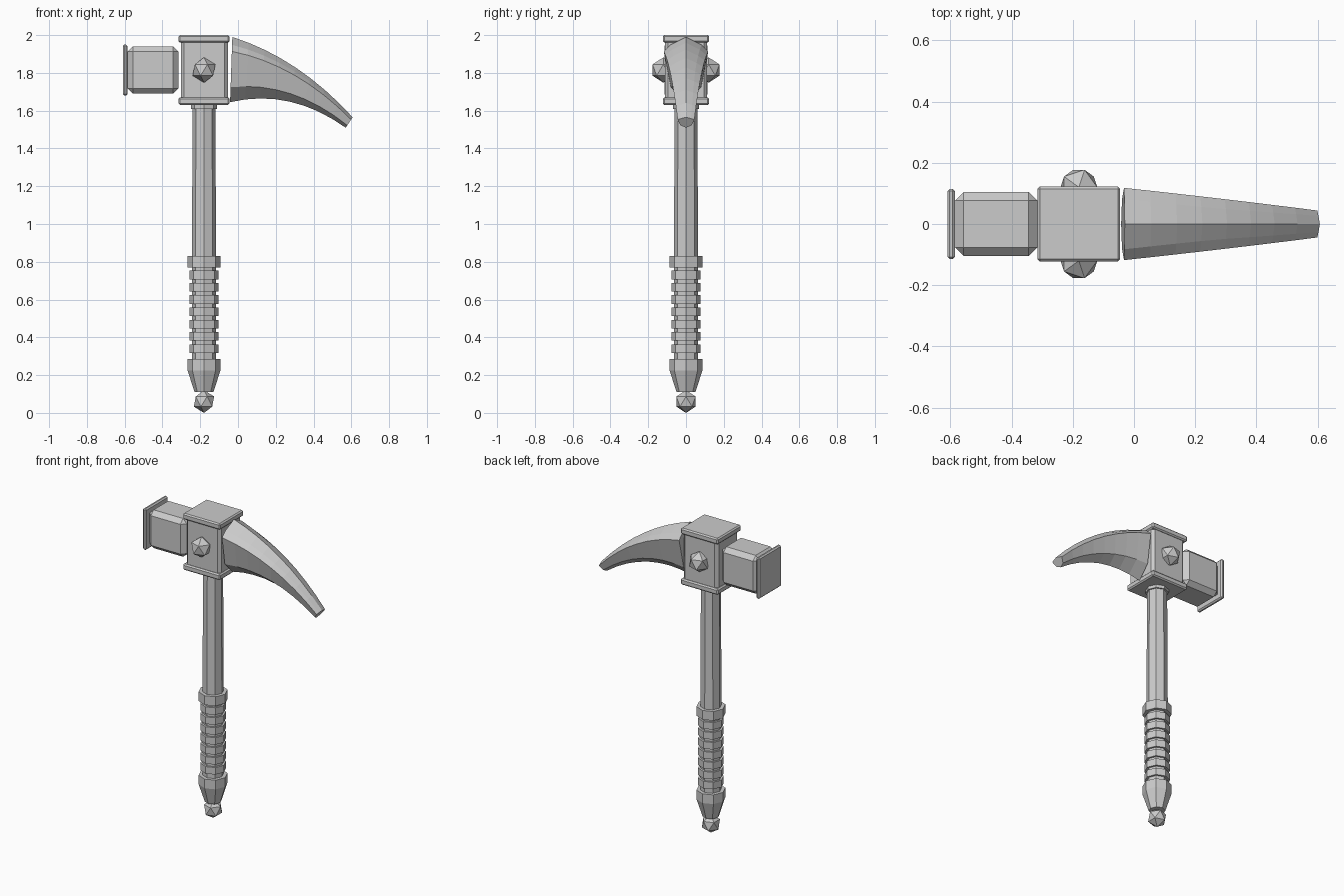
import bpy, bmesh, math
from mathutils import Vector

cube = bpy.data.objects.get("Cube")
if cube:
    bpy.data.objects.remove(cube, do_unlink=True)

steel = bpy.data.materials.new("grey_steel")
steel.use_nodes = True
GREY = (0.6, 0.6, 0.6, 1)
steel.diffuse_color = GREY
steel.node_tree.nodes["Principled BSDF"].inputs["Base Color"].default_value = GREY

AXIS_X = -0.18  # handle centre line


def finish(name, bm):
    bmesh.ops.recalc_face_normals(bm, faces=bm.faces)
    mesh = bpy.data.meshes.new(name)
    bm.to_mesh(mesh)
    bm.free()
    mesh.materials.append(steel)
    obj = bpy.data.objects.new(name, mesh)
    bpy.context.collection.objects.link(obj)
    return obj


def box(name, low, high, bevel):
    """Box between two corners with chamfered edges."""
    low, high = Vector(low), Vector(high)
    bm = bmesh.new()
    bmesh.ops.create_cube(bm, size=1)
    for v in bm.verts:
        v.co = (low + high) / 2 + v.co * (high - low)
    bmesh.ops.bevel(bm, geom=bm.edges[:], offset=bevel, segments=1,
                    affect='EDGES', profile=0.5)
    return finish(name, bm)


def skin(name, rings):
    """Join closed rings of points into a capped solid."""
    bm = bmesh.new()
    loops = [[bm.verts.new(p) for p in ring] for ring in rings]
    for a, b in zip(loops, loops[1:]):
        for i in range(len(a)):
            j = (i + 1) % len(a)
            bm.faces.new((a[i], a[j], b[j], b[i]))
    bm.faces.new(loops[0])
    bm.faces.new(loops[-1])
    return finish(name, bm)


def turned(name, profile, sides=8):
    """Faceted column from (radius, height) pairs."""
    angles = [2 * math.pi * i / sides for i in range(sides)]
    return skin(name, [[(AXIS_X + r * math.cos(a), r * math.sin(a), z)
                        for a in angles] for r, z in profile])


def gem(name, y, z, radius):
    bm = bmesh.new()
    bmesh.ops.create_icosphere(bm, subdivisions=1, radius=radius)
    bmesh.ops.translate(bm, verts=bm.verts, vec=(AXIS_X, y, z))
    return finish(name, bm)


# Handle, grip and pommel
turned("shaft", [(0.064, 0.25), (0.064, 0.83), (0.06, 1.65)])
turned("shaft_neck", [(0.07, 1.61), (0.07, 1.65)])
turned("grip_collar", [(0.087, 0.77), (0.087, 0.83)])
for i in range(7):
    z = 0.34 + i * 0.065
    turned(f"grip_ring_{i + 1}", [(0.077, z - 0.023), (0.077, z + 0.023)])
turned("pommel", [(0.087, 0.285), (0.087, 0.225), (0.05, 0.11)][::-1])
gem("pommel_gem", 0, 0.06, 0.06)

# Head block with its plates and side studs
box("head_block", (-0.303, -0.112, 1.65), (-0.053, 0.112, 1.98), 0.018)
box("head_top_plate", (-0.315, -0.123, 1.96), (-0.045, 0.123, 2.0), 0.008)
box("head_bottom_plate", (-0.315, -0.123, 1.63), (-0.045, 0.123, 1.67), 0.008)
for side, name in ((1, "back_stud"), (-1, "front_stud")):
    gem(name, side * 0.12, 1.815, 0.067)

# Hammer end
box("hammer_body", (-0.585, -0.104, 1.69), (-0.316, 0.104, 1.94), 0.028)
box("hammer_face", (-0.61, -0.115, 1.68), (-0.585, 0.115, 1.95), 0.008)


# Curved pick, tapering along two arcs
def arc(a, b, c, t):
    a, b, c = Vector(a), Vector(b), Vector(c)
    return a * (1 - t) ** 2 + b * 2 * t * (1 - t) + c * t * t


STEPS = 9
sections = []
for k in range(STEPS):
    t = k / (STEPS - 1)
    top = arc((-0.03, 0, 1.99), (0.32, 0, 1.88), (0.607, 0, 1.565), t)
    low = arc((-0.042, 0, 1.645), (0.276, 0, 1.72), (0.57, 0, 1.51), t)
    width = 0.118 + (0.044 - 0.118) * t
    crease = 0.1 * max(0, 1 - 2.2 * t)  # fades out along the pick
    half = [(0.68, 0.23), (1, 0.78), (0.6 + crease, 0.88)]
    outline = ([(0, 0)] + half + [(0, 1)] + [(-w, f) for w, f in half[::-1]])
    sections.append([low.lerp(top, f) + Vector((0, w * width, 0))
                     for w, f in outline])
skin("pick", sections)
